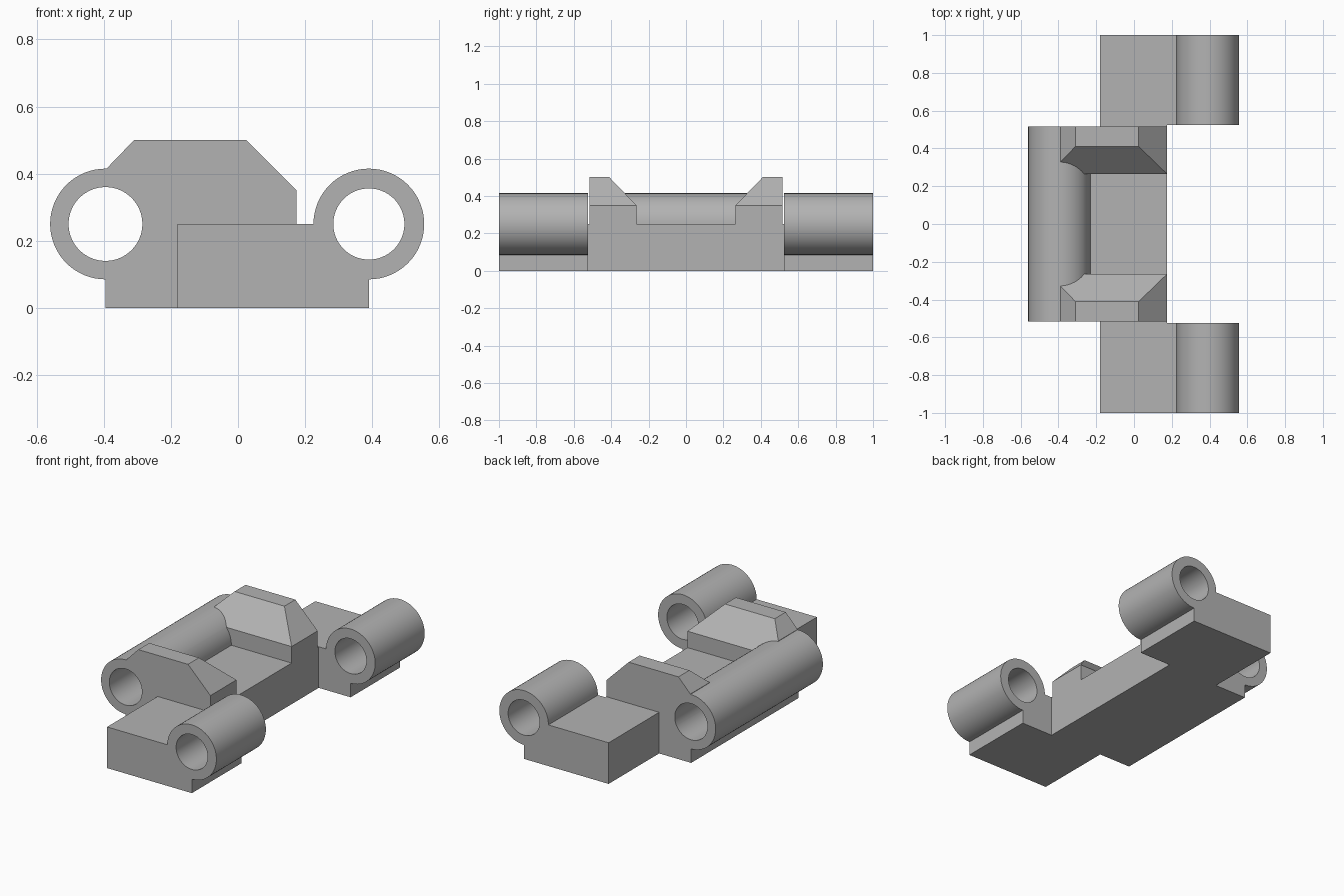
import bpy, bmesh
from math import cos, sin, radians
from mathutils import Vector

cube = bpy.data.objects.get("Cube")
if cube:
    bpy.data.objects.remove(cube, do_unlink=True)

steel = bpy.data.materials.new("grey_steel")
steel.use_nodes = True
GREY = (0.45, 0.45, 0.45, 1)
steel.diffuse_color = GREY
steel.node_tree.nodes["Principled BSDF"].inputs["Base Color"].default_value = GREY

PIN_Z, TUBE_R = 0.25, 0.165
CENTRE_PIN, END_PIN = -0.395, 0.39
BODY_Y, LUG_Y = 0.515, 0.525


def arc(x, z, r, start, end, steps):
    angles = [radians(start + (end - start) * i / steps) for i in range(steps + 1)]
    return [(x + r * cos(a), z + r * sin(a)) for a in angles]


def extrude(name, outline, y0, y1, cut=None):
    """Extrude an x-z outline along y; cut is an optional (point, normal) plane."""
    bm = bmesh.new()
    face = bm.faces.new([bm.verts.new((x, y0, z)) for x, z in outline])
    geom = bmesh.ops.extrude_face_region(bm, geom=[face])["geom"]
    verts = [v for v in geom if isinstance(v, bmesh.types.BMVert)]
    bmesh.ops.translate(bm, verts=verts, vec=(0, y1 - y0, 0))
    if cut:
        bmesh.ops.bisect_plane(bm, geom=bm.verts[:] + bm.edges[:] + bm.faces[:],
                               plane_co=cut[0], plane_no=cut[1], clear_outer=True)
        bmesh.ops.holes_fill(bm, edges=[e for e in bm.edges if e.is_boundary])
    bmesh.ops.recalc_face_normals(bm, faces=bm.faces)
    mesh = bpy.data.meshes.new(name)
    bm.to_mesh(mesh)
    bm.free()
    mesh.materials.append(steel)
    ob = bpy.data.objects.new(name, mesh)
    bpy.context.collection.objects.link(ob)
    return ob


def select(ob):
    bpy.ops.object.select_all(action="DESELECT")
    ob.select_set(True)
    bpy.context.view_layer.objects.active = ob


def combine(ob, other, operation):
    select(ob)
    mod = ob.modifiers.new("combine", "BOOLEAN")
    mod.object, mod.operation, mod.solver = other, operation, "EXACT"
    bpy.ops.object.modifier_apply(modifier=mod.name)
    bpy.data.objects.remove(other, do_unlink=True)


def bore(ob, x, r, y0, y1):
    cutter = extrude("bore_cutter", arc(x, PIN_Z, r, 0, 360, 64)[:-1], y0 - 0.1, y1 + 0.1)
    combine(ob, cutter, "DIFFERENCE")


def finish(ob):
    select(ob)
    bpy.ops.object.shade_smooth_by_angle(angle=radians(25))


# Centre body with its hinge tube along one edge
body = extrude("centre_body",
               [(CENTRE_PIN, 0), (0.175, 0), (0.175, PIN_Z)]
               + arc(CENTRE_PIN, PIN_Z, TUBE_R, 0, 270, 48), -BODY_Y, BODY_Y)

# Two guide horns with chamfered ends and sloping inner faces
horn_outline = [(0.175, 0.2), (0.175, 0.35), (0.025, 0.5), (-0.31, 0.5),
                (-0.39, 0.417), (-0.39, 0.2)]
for s in (-1, 1):
    slope = (Vector((0, s * 0.265, 0.35)), Vector((0, -s, 0.967)))
    horn = extrude("guide_horn", horn_outline, s * 0.265, s * BODY_Y, slope)
    combine(body, horn, "UNION")
bore(body, CENTRE_PIN, 0.11, -BODY_Y, BODY_Y)
finish(body)

# End lugs with hinge tubes, joined to the body by thin webs
lug_outline = ([(-0.18, PIN_Z), (-0.18, 0), (END_PIN, 0)]
               + arc(END_PIN, PIN_Z, TUBE_R, -90, 180, 48))
web_outline = [(-0.18, 0), (0.175, 0), (0.175, PIN_Z), (-0.18, PIN_Z)]
for s, side in ((-1, "front"), (1, "back")):
    lug = extrude(side + "_lug", lug_outline, s * LUG_Y, s)
    y0, y1 = sorted((s * LUG_Y, s))
    bore(lug, END_PIN, 0.106, y0, y1)
    finish(lug)
    extrude(side + "_web", web_outline, s * BODY_Y, s * LUG_Y)
